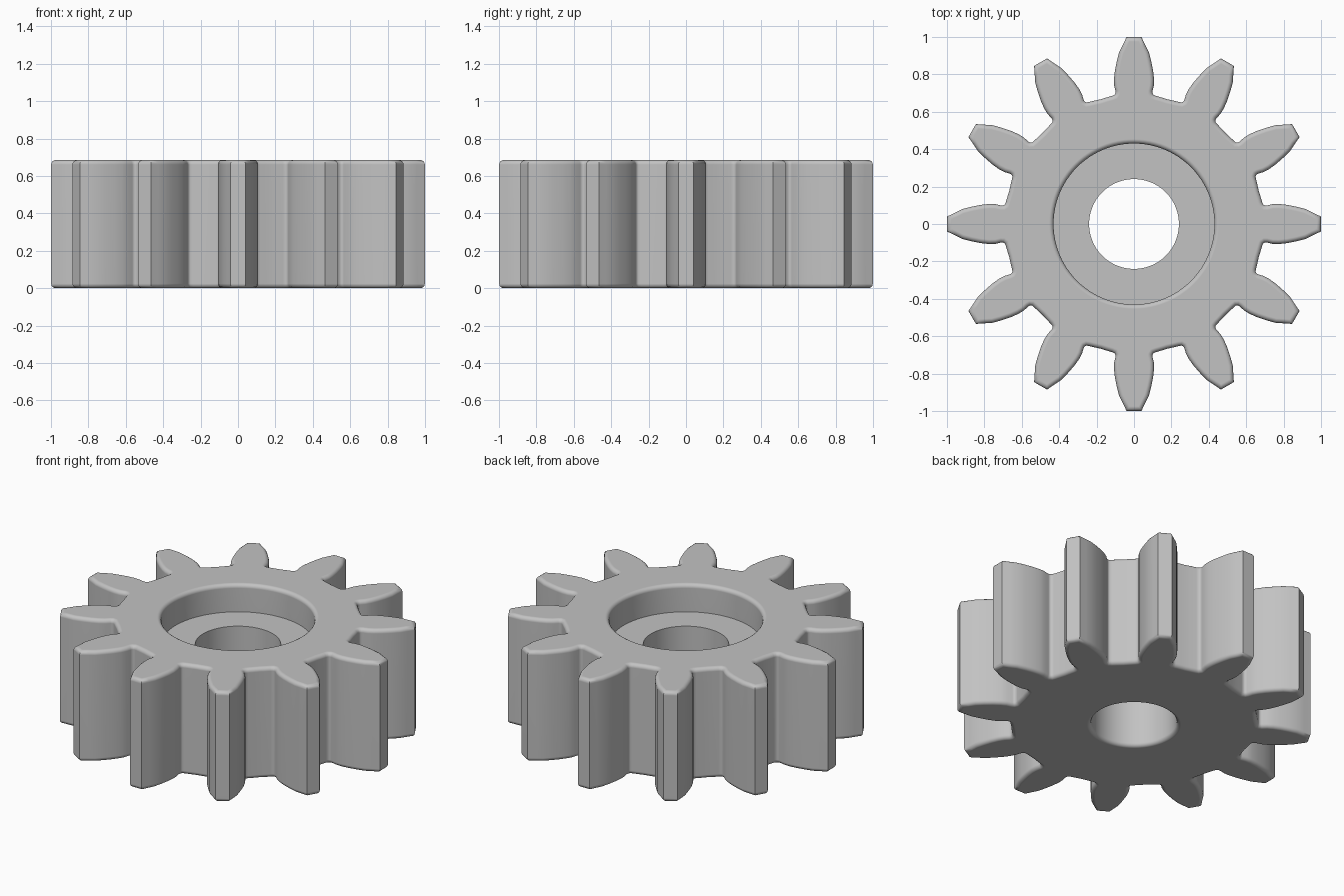
import bpy, bmesh, math
from mathutils import Vector

cube = bpy.data.objects.get("Cube")
if cube:
    bpy.data.objects.remove(cube)

TEETH, ARC = 12, 8            # teeth, and bore segments per tooth
HEIGHT, FLOOR = 0.685, 0.515  # overall height, recess floor height
BORE, HOLE = 0.43, 0.24       # recess and shaft hole radii
ROUND, STEPS = 0.024, 4       # rounded edge radius and segments
PITCH = math.tau / TEETH


def polar(r, a):
    # Clockwise angle measured from +y
    return Vector((r * math.sin(a), r * math.cos(a)))


# Half a tooth as (half width, radius), from the tip to the middle of the root
half = [Vector(p) for p in (
    (.04, .999), (.06, .958), (.079, .92), (.092, .87), (.102, .82), (.107, .775),
    (.106, .74), (.099, .71), (.099, .699), (.105, .69), (.118, .685))]
half += [polar(.692, PITCH * .42), polar(.69, PITCH / 2)]
tooth = [Vector((-p.x, p.y)) for p in reversed(half)] + half[:-1]
PER = len(tooth)

# Full outline, clockwise
outline = []
for i in range(TEETH):
    a = i * PITCH
    c, s = math.cos(a), math.sin(a)
    outline += [Vector((p.x * c + p.y * s, p.y * c - p.x * s)) for p in tooth]


def inset(points, d):
    # Mitred inward offset of a clockwise outline
    result = []
    for i, p in enumerate(points):
        e1 = (p - points[i - 1]).normalized()
        e2 = (points[(i + 1) % len(points)] - p).normalized()
        n1, n2 = Vector((e1.y, -e1.x)), Vector((e2.y, -e2.x))
        result.append(p + (n1 + n2) * (d / (1 + n1.dot(n2))))
    return result


def circle(r):
    count = TEETH * ARC
    return [polar(r, -PITCH / 2 + math.tau * i / count) for i in range(count)]


bm = bmesh.new()


def ring(points, z):
    return [bm.verts.new((p.x, p.y, z)) for p in points]


def loft(rings):
    for a, b in zip(rings, rings[1:]):
        for i in range(len(a)):
            j = (i + 1) % len(a)
            bm.faces.new((a[i], a[j], b[j], b[i]))


def cap(outer, inner):
    # One flat sector per tooth between the outline and the opening
    for t in range(TEETH):
        o = [outer[(t * PER + i) % len(outer)] for i in range(PER + 1)]
        n = [inner[(t * ARC + i) % len(inner)] for i in range(ARC + 1)]
        bm.faces.new(o + n[::-1])


# Quarter-round as (sideways inset, depth below the flat face)
curve = []
for i in range(STEPS + 1):
    a = math.pi / 2 * i / STEPS
    curve.append((ROUND * (1 - math.sin(a)), ROUND * (1 - math.cos(a))))

# Toothed wall with rounded top and bottom edges
bottom = [ring(inset(outline, d), z) for d, z in curve]
top = [ring(inset(outline, d), HEIGHT - z) for d, z in curve]
loft(bottom + top[::-1])

# Recess, floor and shaft hole
recess = [ring(circle(BORE + d), HEIGHT - z) for d, z in curve]
shaft = [ring(circle(HOLE + d), z) for d, z in curve]
loft(recess + [ring(circle(BORE), FLOOR), ring(circle(HOLE), FLOOR)] + shaft[::-1])

# Flat top and bottom faces
cap(top[0], recess[0])
cap(bottom[0], shaft[0])
bmesh.ops.recalc_face_normals(bm, faces=bm.faces[:])

mesh = bpy.data.meshes.new("spur_gear")
bm.to_mesh(mesh)
bm.free()
gear = bpy.data.objects.new("spur_gear", mesh)
bpy.context.collection.objects.link(gear)

# Plain grey metal
grey = bpy.data.materials.new("light_grey")
grey.use_nodes = True
color = (0.54, 0.54, 0.54, 1)
grey.diffuse_color = color
grey.node_tree.nodes["Principled BSDF"].inputs["Base Color"].default_value = color
mesh.materials.append(grey)

# Smooth rounded edges, crisp tooth tips, flat caps
bpy.ops.object.select_all(action='DESELECT')
gear.select_set(True)
bpy.context.view_layer.objects.active = gear
bpy.ops.object.shade_smooth_by_angle(angle=math.radians(35))
weighted = gear.modifiers.new("flat_caps", 'WEIGHTED_NORMAL')
weighted.keep_sharp = True
